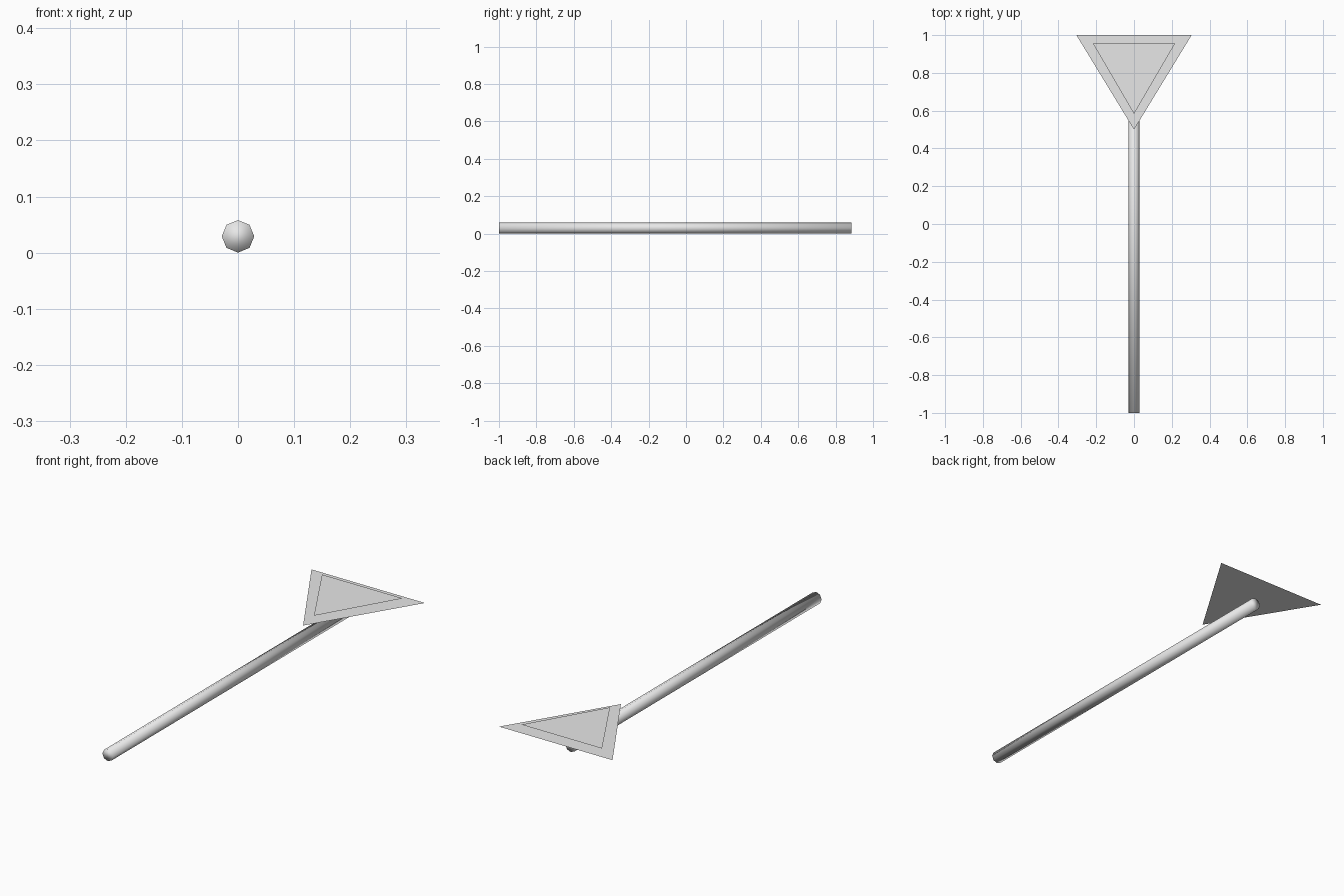
import bpy
from math import pi

cube = bpy.data.objects.get("Cube")
if cube:
    bpy.data.objects.remove(cube, do_unlink=True)

# Single flat colour
grey = bpy.data.materials.new("light_grey")
grey.use_nodes = True
colour = (0.8, 0.8, 0.8, 1)
grey.diffuse_color = colour
grey.node_tree.nodes["Principled BSDF"].inputs["Base Color"].default_value = colour


def triangle_sheet(name, half_width, y_base, y_tip, z):
    """Flat triangle pointing towards the front, facing up."""
    mesh = bpy.data.meshes.new(name)
    corners = [(-half_width, y_base, z), (0, y_tip, z), (half_width, y_base, z)]
    mesh.from_pydata(corners, [], [(0, 1, 2)])
    mesh.materials.append(grey)
    obj = bpy.data.objects.new(name, mesh)
    bpy.context.collection.objects.link(obj)
    return obj


# Octagonal pole lying along y, smooth all over including its ends
radius, front, back = 0.029, -1.0, 0.885
bpy.ops.mesh.primitive_cylinder_add(
    vertices=8, radius=radius, depth=back - front,
    location=(0, (front + back) / 2, radius), rotation=(pi / 2, 0, 0))
pole = bpy.context.object
pole.name = "pole"
pole.data.materials.append(grey)
bpy.ops.object.shade_smooth()

# Sign board and the smaller panel floating just above it
triangle_sheet("sign_board", 0.305, 1.0, 0.5, 0.086)
triangle_sheet("sign_inner_panel", 0.217, 0.955, 0.583, 0.102)
